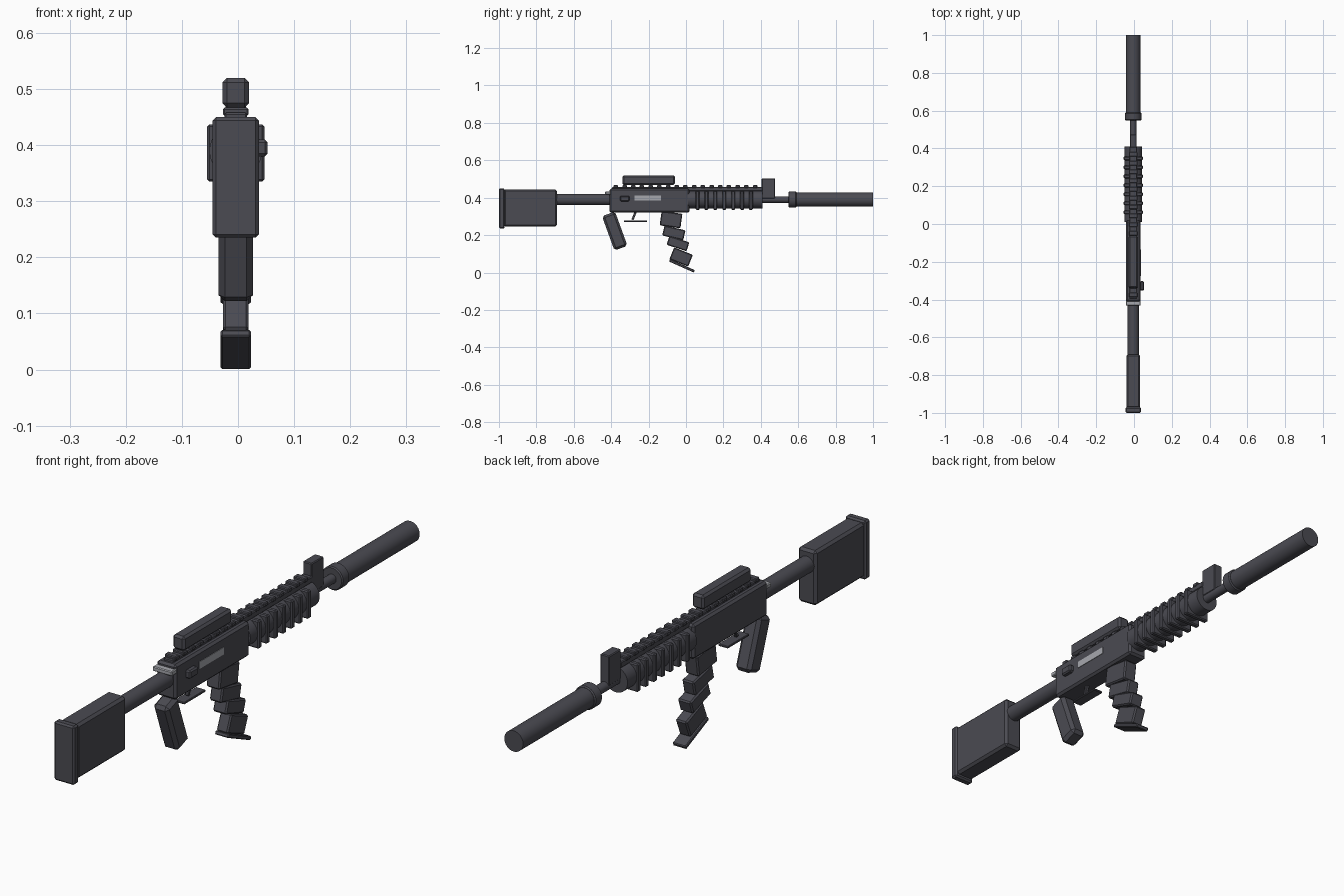
import bpy, math
from mathutils import Vector

if "Cube" in bpy.data.objects:
    bpy.data.objects.remove(bpy.data.objects["Cube"])

CX = -0.004      # centre line of the body
BORE = 0.39      # height of the barrel axis


def material(name, colour):
    m = bpy.data.materials.new(name)
    m.use_nodes = True
    m.diffuse_color = (*colour, 1)
    m.node_tree.nodes["Principled BSDF"].inputs["Base Color"].default_value = (*colour, 1)
    return m


gunmetal = material("dark gunmetal", (0.07, 0.07, 0.085))
steel = material("pale steel", (0.38, 0.39, 0.42))


def finish(obj, name, mat, bevel):
    obj.name = name
    obj.data.materials.append(mat)
    if bevel:
        mod = obj.modifiers.new("edge bevel", "BEVEL")
        mod.width = bevel
        mod.segments = 1
        mod.limit_method = "ANGLE"
    return obj


def box(name, y, z, half, bevel=0.004, mat=gunmetal, x=CX, tilt=0):
    """Box spanning the y and z ranges, optionally tilted about x."""
    bpy.ops.mesh.primitive_cube_add(size=1, location=(x, sum(y) / 2, sum(z) / 2))
    obj = bpy.context.object
    obj.scale = (half * 2, y[1] - y[0], z[1] - z[0])
    bpy.ops.object.transform_apply(location=False, rotation=False, scale=True)
    obj.rotation_euler.x = math.radians(tilt)
    return finish(obj, name, mat, bevel)


def tilted(name, centre, length, height, half, tilt, bevel=0.004):
    y, z = centre
    return box(name, (y - length / 2, y + length / 2),
               (z - height / 2, z + height / 2), half, bevel, tilt=tilt)


def tube(name, y, radius, bevel=0.0):
    bpy.ops.mesh.primitive_cylinder_add(
        vertices=32, radius=radius, depth=y[1] - y[0],
        location=(CX, sum(y) / 2, BORE), rotation=(math.pi / 2, 0, 0))
    bpy.ops.object.shade_smooth_by_angle(angle=math.radians(35))
    return finish(bpy.context.object, name, gunmetal, bevel)


# Stock
box("stock", (-0.975, -0.69), (0.245, 0.445), 0.037, 0.009)
box("butt_plate", (-1.0, -0.97), (0.235, 0.45), 0.041, 0.006)
tube("buffer_tube", (-0.70, -0.40), 0.03)

# Receiver
box("receiver", (-0.41, 0.018), (0.32, 0.448), 0.039, 0.008)
box("charging_handle", (-0.432, -0.402), (0.417, 0.434), 0.039, 0.003, steel)
box("ejection_port", (-0.275, -0.135), (0.385, 0.411), 0.003, 0, steel, x=0.034)
box("bolt_release", (-0.352, -0.303), (0.38, 0.41), 0.011, 0.005, x=0.042)

# Top rail and sight box
box("top_rail", (-0.395, 0.41), (0.435, 0.458), 0.02, 0.003)
for i in range(17):
    y = -0.375 + i * 0.0465
    box("rail_tooth", (y - 0.012, y + 0.012), (0.452, 0.467), 0.023, 0.003)
box("sight_box", (-0.34, -0.06), (0.467, 0.52), 0.024, 0.008)

# Handguard with ribs
tube("handguard", (0.01, 0.41), 0.047)
for i in range(7):
    y = 0.062 + i * 0.0475
    box("handguard_rib", (y - 0.01, y + 0.01), (0.335, 0.437), 0.051, 0.004)

# Barrel, front sight and suppressor
tube("barrel", (0.40, 0.57), 0.017)
box("front_sight", (0.405, 0.475), (0.395, 0.504), 0.018, 0.003)
tube("suppressor_collar", (0.548, 0.59), 0.043, 0.004)
tube("suppressor", (0.58, 1.0), 0.038)

# Pistol grip and trigger
tilted("pistol_grip", (-0.381, 0.222), 0.074, 0.195, 0.031, 20, 0.012)
box("trigger_guard", (-0.332, -0.208), (0.271, 0.279), 0.02, 0.002)
tilted("trigger", (-0.277, 0.305), 0.012, 0.05, 0.006, -22, 0.002)

# Curved magazine made of stepped segments
segments = [((-0.08, 0.283), 0.112, 0.078, -8), ((-0.065, 0.212), 0.115, 0.055, -13),
            ((-0.043, 0.155), 0.112, 0.05, -18), ((-0.026, 0.083), 0.108, 0.068, -22)]
for (centre, length, height, tilt), half in zip(segments, (0.027, 0.024, 0.027, 0.023)):
    tilted("magazine_segment", centre, length, height, half, tilt, 0.005)
tilted("magazine_base", (-0.022, 0.036), 0.145, 0.014, 0.027, -24, 0.003)
